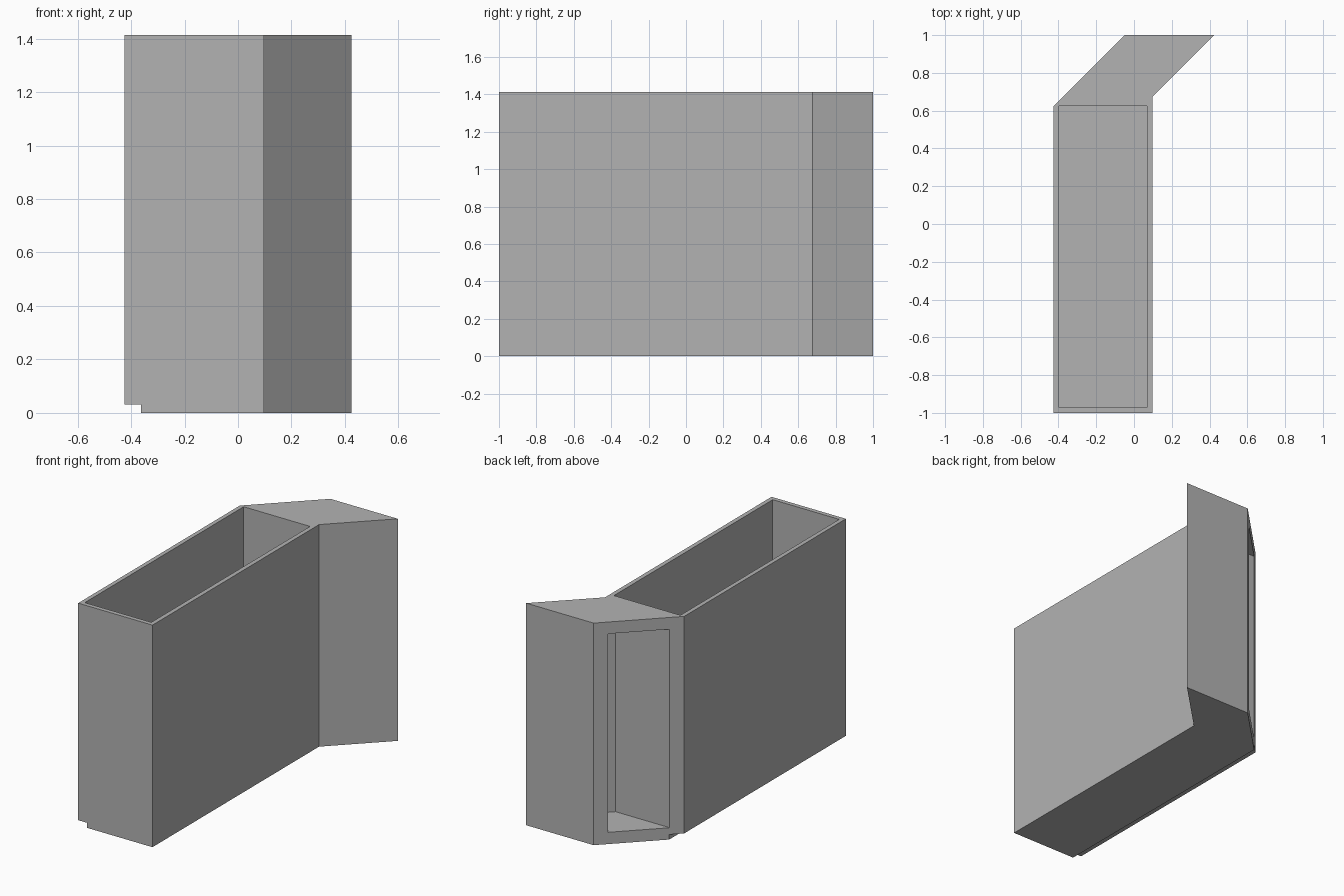
import bpy
import bmesh

if "Cube" in bpy.data.objects:
    bpy.data.objects.remove(bpy.data.objects["Cube"], do_unlink=True)

HEIGHT = 1.413
FRAME = 0.075

grey = bpy.data.materials.new("plain grey")
grey.use_nodes = True
colour = (0.45, 0.45, 0.45, 1)
grey.diffuse_color = colour
grey.node_tree.nodes["Principled BSDF"].inputs["Base Color"].default_value = colour


def prism(name, outline, bottom, top):
    """Extrude a plan outline between two heights."""
    bm = bmesh.new()
    base = bm.faces.new([bm.verts.new((x, y, bottom)) for x, y in outline])
    grown = bmesh.ops.extrude_face_region(bm, geom=[base])["geom"]
    verts = [v for v in grown if isinstance(v, bmesh.types.BMVert)]
    bmesh.ops.translate(bm, verts=verts, vec=(0, 0, top - bottom))
    bmesh.ops.recalc_face_normals(bm, faces=bm.faces)
    mesh = bpy.data.meshes.new(name)
    bm.to_mesh(mesh)
    bm.free()
    mesh.materials.append(grey)
    obj = bpy.data.objects.new(name, mesh)
    bpy.context.collection.objects.link(obj)
    return obj


def rectangle(x0, x1, y0, y1):
    return [(x0, y0), (x1, y0), (x1, y1), (x0, y1)]


# Long box with a slanted section at the back
bin_body = prism("bin_body", [(-0.425, -1), (0.098, -1), (0.098, 0.675),
                              (0.425, 1), (-0.05, 1), (-0.425, 0.625)], 0, HEIGHT)

cutters = [
    # Open top of the long box
    prism("box_cavity", rectangle(-0.398, 0.07, -0.972, 0.625), 0.06, HEIGHT + 0.1),
    # Window cavity inside the slanted section
    prism("side_cavity", [(-0.6, 0.685), (0.016, 0.685), (0.27, 0.94), (-0.6, 0.94)],
          FRAME, HEIGHT - FRAME),
    # Step along the lower edge
    prism("edge_step", rectangle(-0.6, -0.363, -1.1, 1.1), -0.1, 0.032),
]

for cutter in cutters:
    cutter.hide_render = True
    cutter.hide_set(True)
    cutter.display_type = 'WIRE'
    cut = bin_body.modifiers.new(cutter.name, 'BOOLEAN')
    cut.operation = 'DIFFERENCE'
    cut.solver = 'EXACT'
    cut.object = cutter

# Bake the cuts and drop the cutters
bpy.context.view_layer.update()
evaluated = bin_body.evaluated_get(bpy.context.evaluated_depsgraph_get())
result = bpy.data.meshes.new_from_object(evaluated)
bin_body.modifiers.clear()
bin_body.data = result
for cutter in cutters:
    bpy.data.objects.remove(cutter, do_unlink=True)
